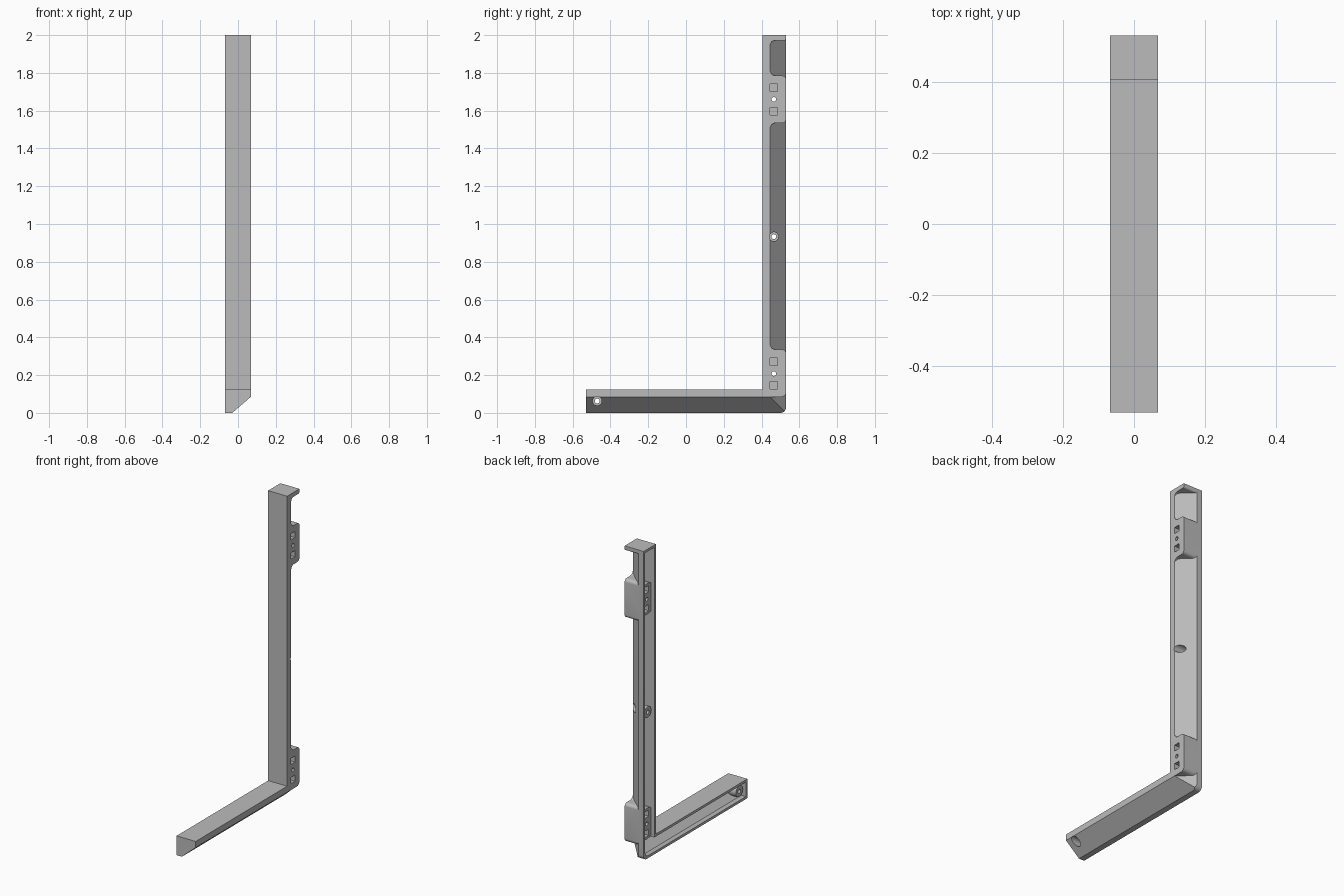
import bpy, bmesh
from math import sin, cos, pi, hypot

W = 0.068                      # half width in x
BACK, INNER, TOP, ARM = 0.53, 0.405, 2.0, 0.125
CHAMFER = 0.04                 # flat strip left beside the chamfer
AXES = {"x": (1, 2, 0), "y": (0, 2, 1), "z": (0, 1, 2)}

cube = bpy.data.objects.get("Cube")
if cube:
    bpy.data.objects.remove(cube, do_unlink=True)

grey = bpy.data.materials.new("plain grey")
grey.use_nodes = True
grey.diffuse_color = (0.5, 0.5, 0.5, 1)
grey.node_tree.nodes["Principled BSDF"].inputs["Base Color"].default_value = (0.5, 0.5, 0.5, 1)


def prism(name, pts, axis, lo, hi):
    """Extrude a 2D profile along one axis."""
    a, b, c = AXES[axis]
    bm = bmesh.new()
    rings = []
    for depth in (lo, hi):
        ring = []
        for u, v in pts:
            co = [0, 0, 0]
            co[a], co[b], co[c] = u, v, depth
            ring.append(bm.verts.new(co))
        rings.append(ring)
        bm.faces.new(ring)
    n = len(pts)
    for i in range(n):
        j = (i + 1) % n
        bm.faces.new((rings[0][i], rings[0][j], rings[1][j], rings[1][i]))
    bmesh.ops.recalc_face_normals(bm, faces=bm.faces)
    mesh = bpy.data.meshes.new(name)
    bm.to_mesh(mesh)
    bm.free()
    mesh.materials.append(grey)
    ob = bpy.data.objects.new(name, mesh)
    bpy.context.collection.objects.link(ob)
    return ob


def combine(target, tool, operation):
    """Apply a boolean and remove the tool."""
    mod = target.modifiers.new("cut", "BOOLEAN")
    mod.operation, mod.object, mod.solver = operation, tool, "EXACT"
    bpy.context.view_layer.objects.active = target
    bpy.ops.object.modifier_apply(modifier=mod.name)
    bpy.data.objects.remove(tool, do_unlink=True)


def arc(u, v, r, start, end, steps=6):
    angles = [(start + (end - start) * i / steps) * pi / 180 for i in range(steps + 1)]
    return [(u + r * cos(a), v + r * sin(a)) for a in angles]


def rod(name, y, z, r, lo, hi, n=28):
    return prism(name, arc(y, z, r, 0, 360 - 360 / n, n - 1), "x", lo, hi)


def square(name, y, z, s, lo, hi):
    return prism(name, [(y - s, z - s), (y + s, z - s), (y + s, z + s), (y - s, z + s)], "x", lo, hi)


def chamfered_l(name, t, left):
    """L shape inset by t, with the outer right edges chamfered."""
    r = 0.03
    pts = [(-BACK + t, t)] + arc(BACK - t - r, t + r, r, 270, 360)
    pts += [(BACK - t, TOP - t), (INNER + t, TOP - t), (INNER + t, ARM - t), (-BACK + t, ARM - t)]
    body = prism(name, pts, "x", left, W - t)
    # chamfer line from (W, CHAMFER) to (-0.03, ARM), moved inwards by t
    dx, dd = -0.03 - W, ARM - CHAMFER
    length = hypot(dx, dd)
    x0, d0 = W - t * dd / length, CHAMFER + t * dx / length
    wedge = [(x0 + dx * k, d0 + dd * k) for k in (-1, 2)] + [(x0 - dx, d0 + dd * 2)]
    combine(body, prism("upright_wedge", [(x, INNER + d) for x, d in wedge], "z", -1, 3), "DIFFERENCE")
    combine(body, prism("arm_wedge", [(x, ARM - d) for x, d in wedge], "y", -1, 1), "DIFFERENCE")
    return body


def pad_edge(z, side, flare, tip):
    """Edge of a pad from root to tip; side is +1 on top, -1 below."""
    pts = [(INNER + 0.02, z + side * flare)]
    if flare:
        pts += [(y, z + side * v) for y, v in arc(INNER + CHAMFER + flare, flare, flare, 180, 270)]
    else:
        pts = [(INNER + 0.02, z)]
    return pts + [(y, z + side * v) for y, v in arc(BACK - tip, -tip, tip, 90, 0)]


def pad(name, z0, z1, flares, tips):
    low = pad_edge(z0, -1, flares[0], tips[0])
    high = pad_edge(z1, 1, flares[1], tips[1])
    return prism(name, low + high[::-1], "x", -0.045, W)


bracket = chamfered_l("bracket", 0, -W)

# mounting pads and end cap
combine(bracket, pad("lower_pad", 0.085, 0.335, (0, 0.03), (0.025, 0.02)), "UNION")
combine(bracket, pad("upper_pad", 1.535, 1.785, (0.03, 0.03), (0.02, 0.02)), "UNION")
cap = [(INNER + 0.02, TOP), (INNER + 0.02, 1.945)] + pad_edge(1.972, -1, 0.027, 0.008)[1:] + [(BACK, TOP)]
combine(bracket, prism("end_cap", cap, "x", -0.045, W), "UNION")

# open channel on the left-hand side, leaving bosses standing in it
PAD_Y = 0.465
PADS = (0.208, 1.66)
SCREWS = ((PAD_Y, 0.933), (-0.47, 0.063))
channel = chamfered_l("channel", 0.016, -0.1)
for z in PADS:
    combine(channel, rod("pad_boss", PAD_Y, z, 0.1, -0.045, 0.1, 40), "DIFFERENCE")
for y, z in SCREWS:
    combine(channel, rod("screw_boss", y, z, 0.036, -0.052, 0.1), "DIFFERENCE")
combine(bracket, channel, "DIFFERENCE")

# pad holes: one round through hole between two square pockets
for z in PADS:
    combine(bracket, rod("pad_hole", PAD_Y, z, 0.012, -0.2, 0.2, 20), "DIFFERENCE")
    for dz in (-0.062, 0.062):
        combine(bracket, square("pocket", PAD_Y, z + dz, 0.02, 0.03, 0.2), "DIFFERENCE")
        combine(bracket, square("rear_pocket", PAD_Y, z + dz, 0.02, -0.2, -0.01), "DIFFERENCE")

# counterbored screw holes
for y, z in SCREWS:
    combine(bracket, rod("counterbore", y, z, 0.024, -0.02, 0.2), "DIFFERENCE")
    combine(bracket, rod("screw_hole", y, z, 0.013, -0.2, 0.2, 20), "DIFFERENCE")

bpy.ops.object.select_all(action="DESELECT")
bracket.select_set(True)
bpy.context.view_layer.objects.active = bracket
bpy.ops.object.shade_smooth_by_angle(angle=0.45)
